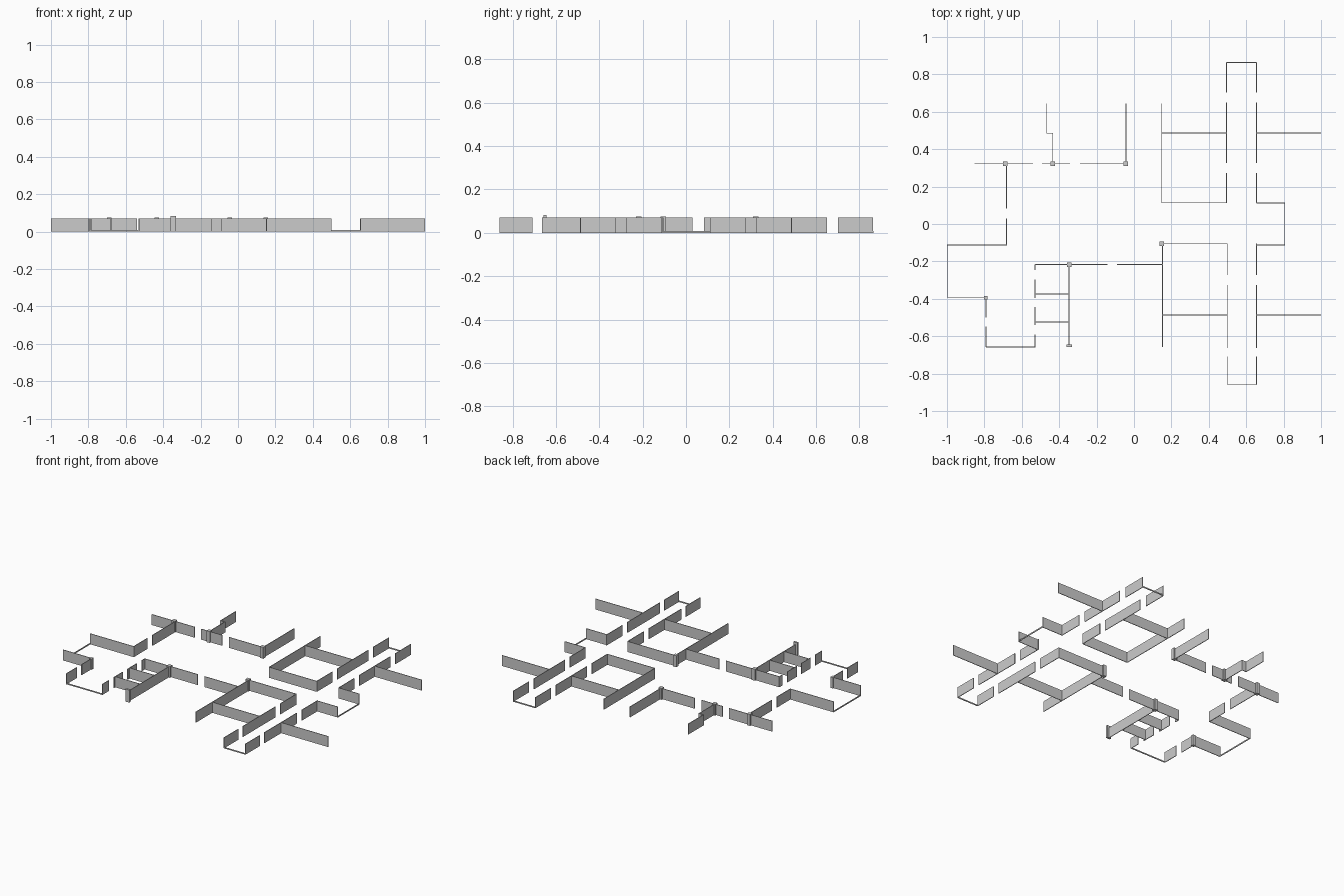
import bpy, bmesh

if "Cube" in bpy.data.objects:
    bpy.data.objects.remove(bpy.data.objects["Cube"])

T = 0.004      # wall thickness
H = 0.07       # wall height
SILL = 0.008   # low window sill height


def add_box(bm, x0, x1, y0, y1, h):
    vs = bmesh.ops.create_cube(bm, size=1)['verts']
    for v in vs:
        v.co.x = x1 if v.co.x > 0 else x0
        v.co.y = y1 if v.co.y > 0 else y0
        v.co.z = h if v.co.z > 0 else 0


def build(name, boxes):
    bm = bmesh.new()
    for b in boxes:
        add_box(bm, *b)
    me = bpy.data.meshes.new(name)
    bm.to_mesh(me)
    bm.free()
    ob = bpy.data.objects.new(name, me)
    bpy.context.collection.objects.link(ob)


def along_x(y, *spans, h=H):
    return [(a, b, y - T / 2, y + T / 2, h) for a, b in spans]


def along_y(x, *spans, h=H):
    return [(x - T / 2, x + T / 2, a, b, h) for a, b in spans]


def post(x, y, w=0.024, d=0.024, h=0.075):
    return (x - w / 2, x + w / 2, y - d / 2, y + d / 2, h)


# Entrance hall walls, upper left
build("north_west_walls",
      along_x(0.322, (-0.853, -0.541), (-0.492, -0.341), (-0.289, -0.035))
      + along_y(-0.467, (0.485, 0.645))
      + along_x(0.485, (-0.469, -0.433))
      + along_y(-0.435, (0.322, 0.487))
      + along_y(-0.043, (0.322, 0.645))
      + along_y(-0.682, (-0.114, 0.03), (0.083, 0.322)))

# West rooms and stalls
build("west_walls",
      along_x(-0.112, (-1.0, -0.68))
      + along_x(-0.392, (-1.0, -0.79))
      + along_y(-0.791, (-0.50, -0.392), (-0.657, -0.548)))
build("stall_walls",
      along_y(-0.529, (-0.245, -0.216), (-0.395, -0.298),
              (-0.54, -0.445), (-0.66, -0.59))
      + along_x(-0.374, (-0.529, -0.347))
      + along_x(-0.524, (-0.529, -0.347))
      + along_y(-0.347, (-0.65, -0.216)))
build("hall_south_wall", along_x(-0.216, (-0.529, -0.142), (-0.092, 0.153)))

# East wing: corridor with door gaps, and rooms on both sides
for tag, s in (("north", 1), ("south", -1)):
    xl = 0.495 if s > 0 else 0.499
    xi = 0.148 if s > 0 else 0.153
    yi = 0.113 if s > 0 else 0.105
    end = 0.863 if s > 0 else 0.859

    def span(a, b):
        return (min(s * a, s * b), max(s * a, s * b))
    doors = [span(yi, 0.274), span(0.325, 0.65 if s > 0 else 0.663),
             span(0.702 if s > 0 else 0.708, end)]
    build(tag + "_corridor_walls", along_y(xl, *doors) + along_y(0.655, *doors))
    build(tag + "_room_walls",
          along_y(xi, span(yi, 0.645 if s > 0 else 0.657))
          + along_x(s * yi, (xi, xl))
          + along_x(s * 0.487, (xi, xl), (0.655, 1.0)))
    build(tag + "_bay_wall", along_x(s * 0.112, (0.655, 0.806)))
    build(tag + "_corridor_sill", along_x(s * end, (xl, 0.655), h=SILL))

# Low sills under the glazed openings
build("bay_sill", along_y(0.806, (-0.112, 0.112), h=SILL))
build("west_sill", along_y(-0.998, (-0.392, -0.112), h=SILL))
build("south_west_sill", along_x(-0.657, (-0.791, -0.529), h=SILL))

# Columns
build("posts", [post(-0.689, 0.322), post(-0.435, 0.322), post(-0.045, 0.322),
                post(0.148, -0.105), post(-0.347, -0.218),
                post(-0.793, -0.394, 0.02, 0.02, 0.071),
                post(-0.347, -0.65, 0.03, 0.013, 0.083)])
